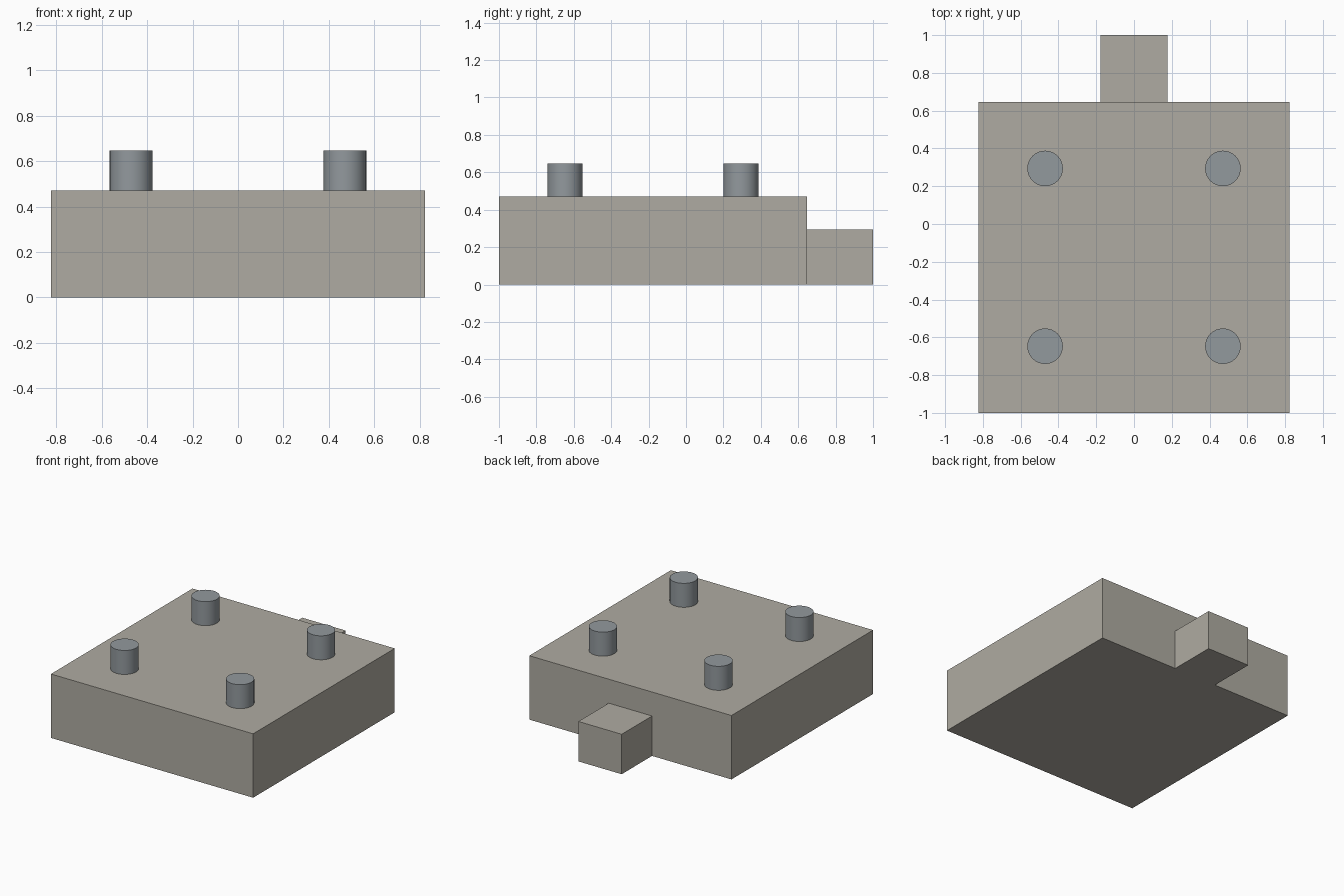
import bpy

if "Cube" in bpy.data.objects:
    bpy.data.objects.remove(bpy.data.objects["Cube"])

U = 1 / 17          # base module of the model
CY = -3 * U         # centre of the main block in y


def material(name, rgb):
    m = bpy.data.materials.new(name)
    m.diffuse_color = (*rgb, 1)
    m.use_nodes = True
    m.node_tree.nodes["Principled BSDF"].inputs["Base Color"].default_value = m.diffuse_color
    return m


def box(name, x, y, z, mat):
    """Axis-aligned box from (min, max) ranges."""
    bpy.ops.mesh.primitive_cube_add(size=1, location=[sum(r) / 2 for r in (x, y, z)])
    ob = bpy.context.object
    ob.name = name
    ob.scale = [r[1] - r[0] for r in (x, y, z)]
    bpy.ops.object.transform_apply(location=False, rotation=False, scale=True)
    ob.data.materials.append(mat)
    return ob


stone = material("warm_grey", (0.43, 0.41, 0.36))
steel = material("blue_grey", (0.29, 0.32, 0.34))

# main block and the lower tab on its back
box("base_block", (-14 * U, 14 * U), (-17 * U, 11 * U), (0, 8 * U), stone)
box("back_tab", (-3 * U, 3 * U), (11 * U, 17 * U), (0, 5 * U), stone)

# four pins standing on the block
for sx, side in ((-1, "left"), (1, "right")):
    for sy, end in ((-1, "front"), (1, "back")):
        bpy.ops.mesh.primitive_cylinder_add(
            vertices=32, radius=1.6 * U, depth=3 * U,
            location=(sx * 8 * U, CY + sy * 8 * U, 9.5 * U))
        pin = bpy.context.object
        pin.name = f"pin_{end}_{side}"
        pin.data.materials.append(steel)
        bpy.ops.object.shade_smooth_by_angle()
